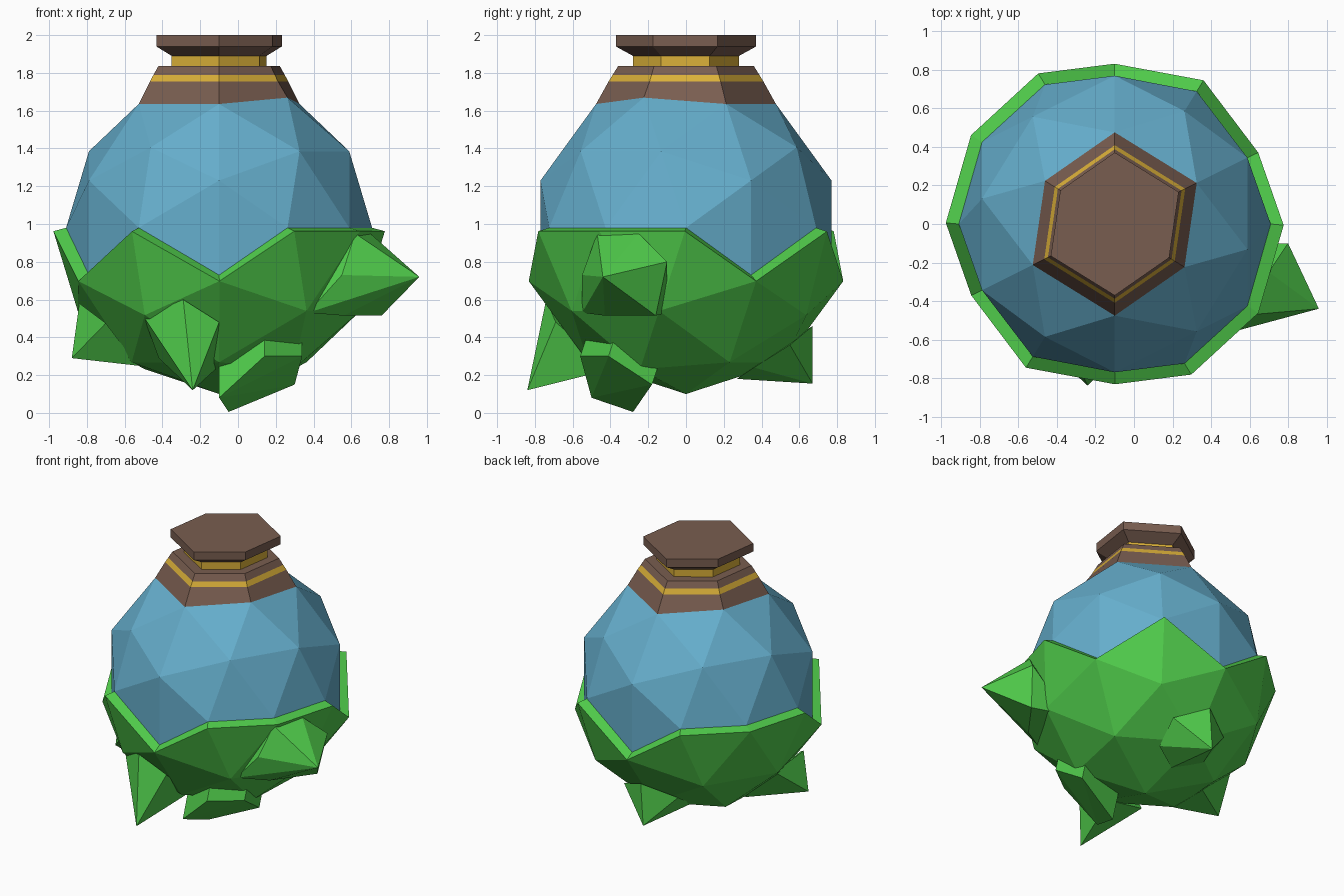
import bpy, bmesh, math
from mathutils import Matrix, Vector

if "Cube" in bpy.data.objects:
    bpy.data.objects.remove(bpy.data.objects["Cube"])

C = Vector((-0.10, 0.0, 0.98))   # centre of the flask body
R = 0.81


def mat(name, rgb):
    m = bpy.data.materials.new(name)
    m.diffuse_color = (*rgb, 1)
    m.use_nodes = True
    m.node_tree.nodes["Principled BSDF"].inputs["Base Color"].default_value = m.diffuse_color
    return m


BLUE = mat("blue", (0.13, 0.42, 0.60))
GREEN = mat("green", (0.08, 0.60, 0.07))
BROWN = mat("brown", (0.19, 0.11, 0.08))
GOLD = mat("gold", (0.70, 0.43, 0.04))


def add_object(name, bm, *mats):
    me = bpy.data.meshes.new(name)
    bm.to_mesh(me)
    bm.free()
    for m in mats:
        me.materials.append(m)
    ob = bpy.data.objects.new(name, me)
    bpy.context.collection.objects.link(ob)
    return ob


def sphere():
    """Icosphere standing on an edge midpoint, turned about z."""
    a = -math.atan((math.sqrt(5) - 1) / 2)
    bm = bmesh.new()
    bmesh.ops.create_icosphere(bm, subdivisions=2, radius=R)
    rot = Matrix.Rotation(a, 4, 'Z') @ Matrix.Rotation(a, 4, 'Y')
    bmesh.ops.transform(bm, matrix=Matrix.Translation(C) @ rot, verts=bm.verts)
    return bm


def in_shell(f):
    return all(v.co.z < C.z + 0.01 for v in f.verts)


def is_top(f):
    return any(v.co.z > C.z + 0.95 * R for v in f.verts)


# Blue body: everything above the shell, open under the neck
bm = sphere()
ring = sorted([v.co.copy() for v in bm.verts if 0.78 * R < v.co.z - C.z < 0.9 * R],
              key=lambda p: math.atan2(p.y - C.y, p.x - C.x))
bmesh.ops.delete(bm, geom=[f for f in bm.faces if in_shell(f) or is_top(f)], context='FACES')
add_object("body", bm, BLUE)

# Green zigzag shell
bm = sphere()
bmesh.ops.delete(bm, geom=[f for f in bm.faces if not in_shell(f)], context='FACES')
shell = add_object("shell", bm, GREEN)
sol = shell.modifiers.new("thickness", 'SOLIDIFY')
sol.thickness = 0.07
sol.offset = 1

# Neck, gold bands and stopper: scaled copies of the body's top ring
profile = [(1.0, None, 0), (0.86, 1.755, 0), (0.815, 1.79, 1), (0.755, 1.836, 0),
           (0.59, 1.836, 0), (0.59, 1.89, 1), (0.78, 1.94, 0), (0.78, 2.0, 0)]
bm = bmesh.new()
prev = None
for s, z, col in profile:
    cur = [bm.verts.new((C.x + (p.x - C.x) * s, p.y * s, p.z if z is None else z)) for p in ring]
    if prev:
        for i in range(len(ring)):
            j = (i + 1) % len(ring)
            f = bm.faces.new((prev[i], prev[j], cur[j], cur[i]))
            f.material_index = col
    prev = cur
bm.faces.new(prev)
add_object("neck_and_stopper", bm, BROWN, GOLD)


# Faceted growths on the shell
def growth(name, pts):
    bm = bmesh.new()
    vs = [bm.verts.new(p) for p in pts]
    bmesh.ops.convex_hull(bm, input=vs)
    bmesh.ops.delete(bm, geom=[v for v in bm.verts if not v.link_faces], context='VERTS')
    bmesh.ops.recalc_face_normals(bm, faces=bm.faces)
    add_object(name, bm, GREEN)


growth("right_thorn", [(0.96, -0.44, 0.72),
                       (0.80, -0.10, 0.80), (0.76, -0.16, 0.515), (0.56, -0.43, 0.515),
                       (0.55, -0.55, 0.73), (0.76, -0.40, 0.84), (0.78, -0.23, 0.84),
                       (0.62, -0.47, 0.95), (0.70, -0.25, 0.95), (0.37, -0.55, 0.53),
                       (0.50, -0.10, 0.53)])
growth("front_thorn", [(-0.24, -0.84, 0.12),
                       (-0.50, -0.60, 0.51), (-0.29, -0.74, 0.60), (-0.10, -0.69, 0.48),
                       (-0.12, -0.40, 0.23), (-0.42, -0.42, 0.29)])
growth("left_thorn", [(-0.88, -0.17, 0.29),
                      (-0.84, -0.17, 0.58), (-0.70, -0.34, 0.475), (-0.53, -0.22, 0.25),
                      (-0.53, 0.08, 0.25), (-0.78, 0.08, 0.50)])
growth("back_thorn", [(-0.12, 0.67, 0.155),
                      (-0.10, 0.67, 0.46), (0.12, 0.55, 0.36), (0.08, 0.36, 0.24),
                      (-0.10, 0.27, 0.18), (-0.30, 0.36, 0.25), (-0.32, 0.55, 0.37)])
end = [(0.14, -0.56, 0.30), (0.34, -0.41, 0.30), (0.30, -0.18, 0.15),
       (-0.05, -0.28, 0.005), (-0.10, -0.50, 0.08)]
growth("bottom_stub", end + [(x, y + 0.06, z + 0.18) for x, y, z in end])
